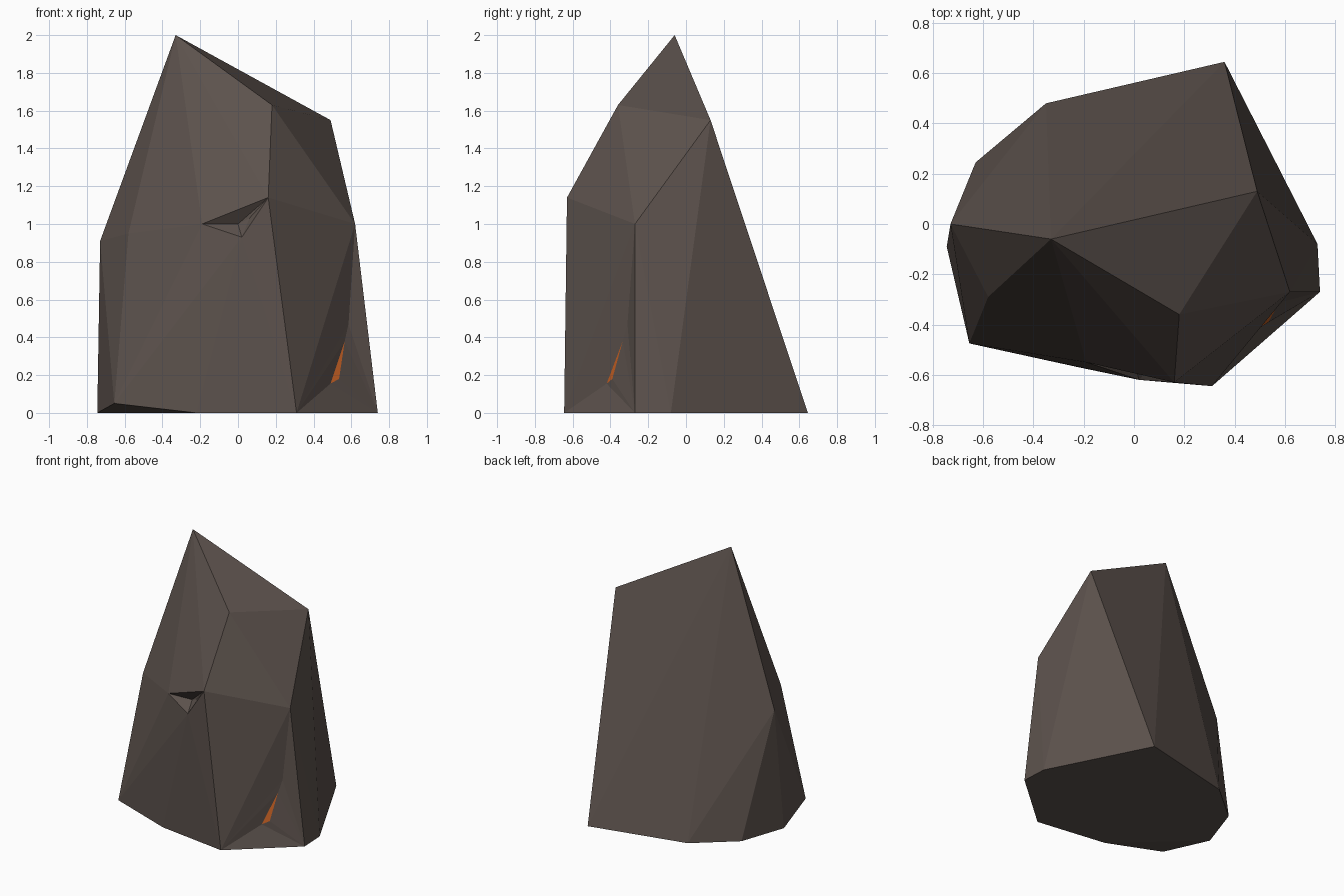
import bpy
import bmesh

cube = bpy.data.objects.get("Cube")
if cube:
    bpy.data.objects.remove(cube, do_unlink=True)


def make_material(name, color):
    mat = bpy.data.materials.new(name)
    mat.use_nodes = True
    mat.diffuse_color = (*color, 1)
    shader = mat.node_tree.nodes["Principled BSDF"]
    shader.inputs["Base Color"].default_value = (*color, 1)
    shader.inputs["Roughness"].default_value = 0.9
    return mat


# Corner points of the boulder's convex outline
corners = {
    "peak": (-0.33, -0.06, 2.0),
    "shoulder": (0.49, 0.13, 1.55),
    "front_shoulder": (0.18, -0.36, 1.63),
    "brow": (0.16, -0.63, 1.14),
    "side_ridge": (0.62, -0.27, 1.0),
    "right_ridge": (-0.73, 0.0, 0.91),
    "right_cheek": (-0.58, -0.29, 0.95),
    "notch_tip": (-0.19, -0.55, 1.0),
    "notch_low": (0.02, -0.62, 0.93),
    "foot_front": (0.31, -0.645, 0),
    "foot_side": (0.74, -0.27, 0),
    "foot_side_back": (0.73, -0.08, 0),
    "foot_back": (0.36, 0.645, 0),
    "foot_back_right": (-0.35, 0.48, 0),
    "foot_right_back": (-0.63, 0.245, 0),
    "foot_right": (-0.745, -0.09, 0),
    "foot_right_front": (-0.655, -0.475, 0.05),
    "foot_middle": (-0.22, -0.57, 0),
}
bm = bmesh.new()
point = {name: bm.verts.new(co) for name, co in corners.items()}
bmesh.ops.convex_hull(bm, input=list(bm.verts))


def open_face(*names):
    """Remove one hull triangle so that a hollow can replace it."""
    wanted = {point[n] for n in names}
    for face in list(bm.faces):
        if set(face.verts) == wanted:
            bmesh.ops.delete(bm, geom=[face], context="FACES_ONLY")
            return True
    return False


def fill(faces, slot=0):
    for names in faces:
        bm.faces.new([point[n] for n in names]).material_index = slot


def add_points(**coords):
    for name, co in coords.items():
        point[name] = bm.verts.new(co)


# Small chipped notch under the brow
if open_face("notch_tip", "notch_low", "brow"):
    add_points(chip=(0.0, -0.54, 1.0), chip_end=(0.06, -0.575, 1.03))
    fill([("notch_tip", "chip", "brow"),
          ("chip", "chip_end", "brow"),
          ("notch_tip", "notch_low", "chip"),
          ("notch_low", "chip_end", "chip"),
          ("notch_low", "brow", "chip_end")])

# Shallow cleft at the front left foot, with a glowing sliver in its crease
if open_face("side_ridge", "foot_front", "foot_side"):
    add_points(crease_top=(0.585, -0.31, 0.47),
               glow_top=(0.565, -0.335, 0.38),
               glow_left=(0.49, -0.42, 0.155),
               glow_right=(0.535, -0.39, 0.18))
    fill([("side_ridge", "foot_front", "crease_top"),
          ("foot_front", "glow_top", "crease_top"),
          ("foot_front", "glow_left", "glow_top"),
          ("side_ridge", "crease_top", "foot_side"),
          ("crease_top", "glow_top", "foot_side"),
          ("glow_top", "glow_right", "foot_side"),
          ("foot_front", "foot_side", "glow_left"),
          ("foot_side", "glow_right", "glow_left")])
    fill([("glow_top", "glow_left", "glow_right")], slot=1)

bmesh.ops.recalc_face_normals(bm, faces=list(bm.faces))
mesh = bpy.data.meshes.new("boulder")
bm.to_mesh(mesh)
bm.free()
mesh.materials.append(make_material("dark_brown_stone", (0.107, 0.084, 0.073)))
mesh.materials.append(make_material("glowing_orange", (0.58, 0.12, 0.018)))
boulder = bpy.data.objects.new("boulder", mesh)
bpy.context.collection.objects.link(boulder)
